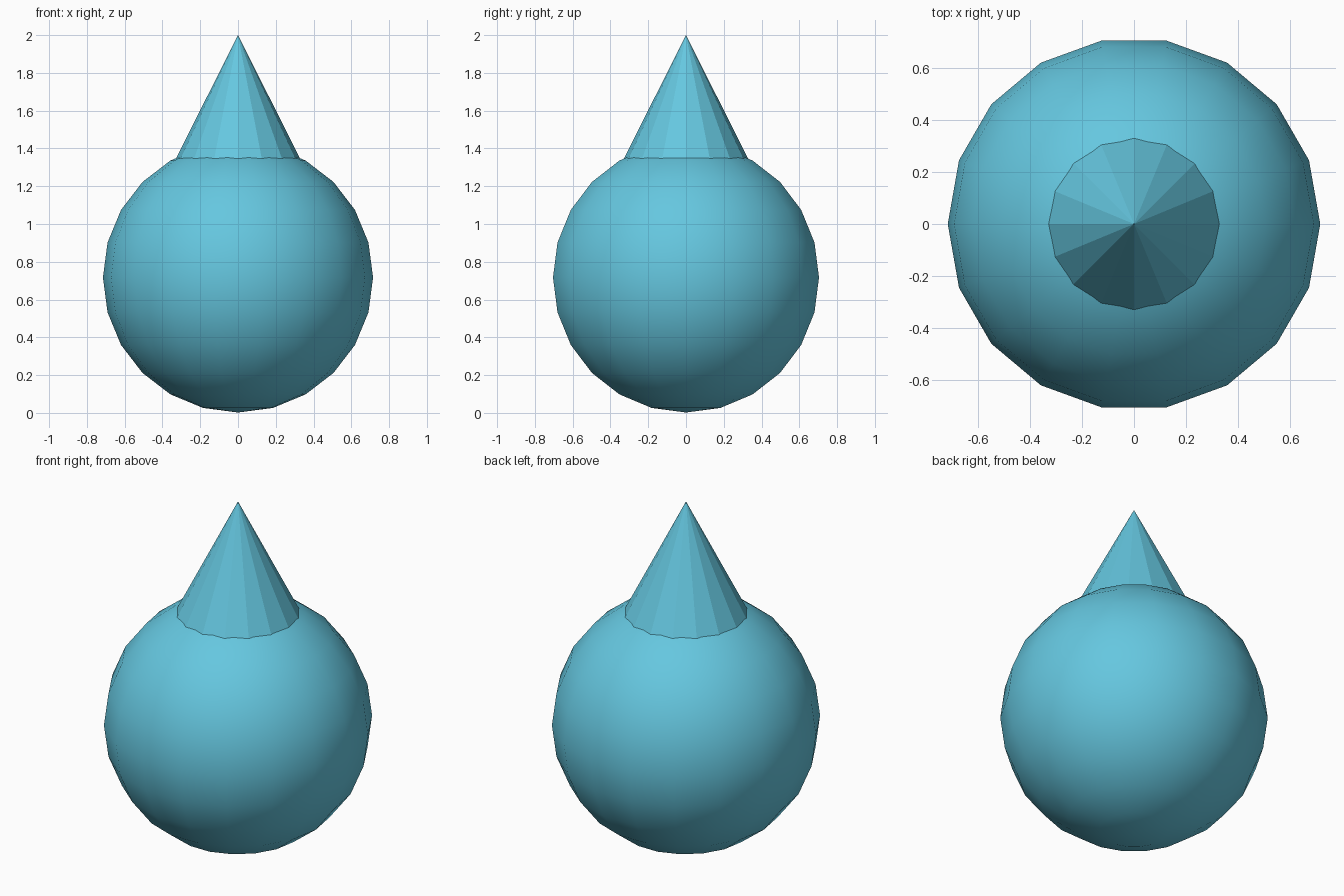
import bpy, bmesh, math
from mathutils import Matrix

if "Cube" in bpy.data.objects:
    bpy.data.objects.remove(bpy.data.objects["Cube"])

R = 0.715          # ball radius
CENTRE = 0.717     # ball centre height

blue = bpy.data.materials.new("light_blue")
blue.diffuse_color = (0.13, 0.57, 0.74, 1)
blue.use_nodes = True
blue.node_tree.nodes["Principled BSDF"].inputs["Base Color"].default_value = blue.diffuse_color


def add_object(name, bm, smooth):
    for f in bm.faces:
        f.smooth = smooth
    mesh = bpy.data.meshes.new(name)
    bm.to_mesh(mesh)
    bm.free()
    mesh.materials.append(blue)
    obj = bpy.data.objects.new(name, mesh)
    bpy.context.collection.objects.link(obj)
    return obj


# Smooth ball: 18 segments, 12 rings, turned so a meridian lies on +x
bm = bmesh.new()
bmesh.ops.create_uvsphere(bm, u_segments=18, v_segments=12, radius=R)
v = max(bm.verts, key=lambda p: p.co.xy.length)
turn = Matrix.Rotation(-math.atan2(v.co.y, v.co.x), 4, 'Z')
bmesh.ops.transform(bm, matrix=turn, verts=bm.verts)
ball = add_object("ball", bm, True)
ball.location.z = CENTRE

# Flat-shaded 16-sided spike, its base sunk inside the ball
DEPTH = 0.9
bm = bmesh.new()
bmesh.ops.create_cone(bm, cap_ends=True, segments=16, radius1=DEPTH * 0.503,
                      radius2=0, depth=DEPTH)
bmesh.ops.remove_doubles(bm, verts=bm.verts, dist=1e-5)
spike = add_object("spike", bm, False)
spike.location.z = 2 - DEPTH / 2
